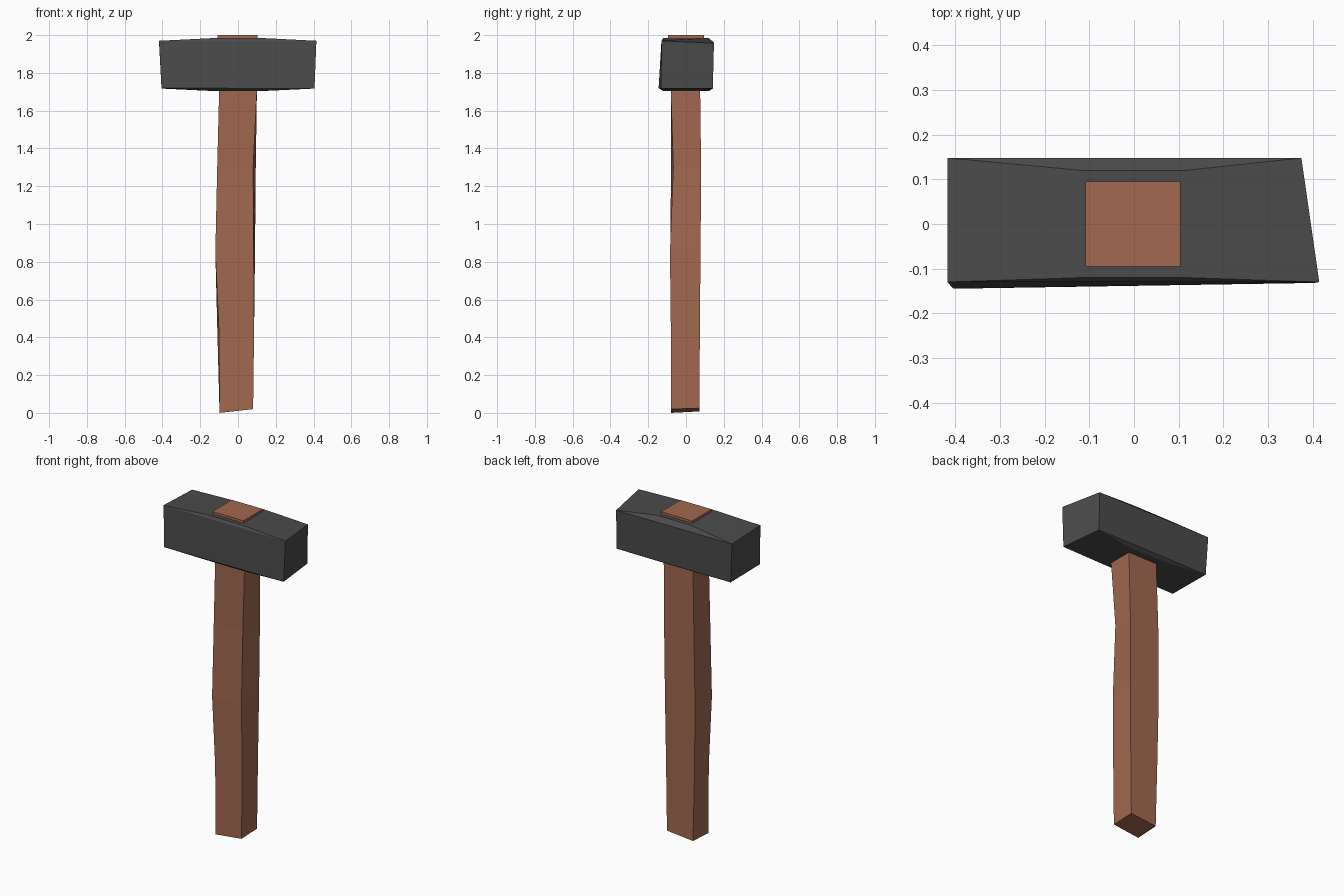
import bpy, bmesh

if "Cube" in bpy.data.objects:
    bpy.data.objects.remove(bpy.data.objects["Cube"])


def material(name, rgb):
    m = bpy.data.materials.new(name)
    m.diffuse_color = (*rgb, 1)
    m.use_nodes = True
    m.node_tree.nodes["Principled BSDF"].inputs["Base Color"].default_value = m.diffuse_color
    return m


def loft(name, rings, mat):
    """Skin four-cornered rings from bottom to top and cap both ends."""
    bm = bmesh.new()
    loops = [[bm.verts.new(p) for p in ring] for ring in rings]
    for a, b in zip(loops, loops[1:]):
        for i in range(4):
            j = (i + 1) % 4
            bm.faces.new((a[i], a[j], b[j], b[i]))
    bm.faces.new(loops[0][::-1])
    bm.faces.new(loops[-1])
    bmesh.ops.recalc_face_normals(bm, faces=bm.faces)
    mesh = bpy.data.meshes.new(name)
    bm.to_mesh(mesh)
    bm.free()
    mesh.materials.append(mat)
    obj = bpy.data.objects.new(name, mesh)
    bpy.context.collection.objects.link(obj)
    return obj


def rect(x0, x1, y0, y1, z):
    return [(x0, y0, z), (x1, y0, z), (x1, y1, z), (x0, y1, z)]


wood = material("brown wood", (0.36, 0.14, 0.08))
iron = material("dark iron", (0.07, 0.07, 0.07))

# Handle: slightly crooked square shaft with a slanted foot
loft("handle", [
    [(-.098, -.08, 0), (.08, -.08, .02), (.08, .072, .025), (-.098, .072, .008)],
    [(-.1, -.08, .42), (.085, -.08, .42), (.085, .073, .42), (-.109, .073, .42)],
    [(-.12, -.082, .85), (.083, -.085, .85), (.09, .077, .85), (-.116, .077, .85)],
    [(-.11, -.08, 1.3), (.08, -.067, 1.3), (.094, .08, 1.3), (-.11, .08, 1.3)],
    rect(-.1, .1, -.08, .075, 1.7),
    rect(-.1, .1, -.08, .08, 1.975),
], wood)

# Handle end showing on top of the head
loft("handle_end", [rect(-.109, .104, -.095, .095, 1.96),
                    rect(-.109, .104, -.095, .095, 2.0)], wood)

# Head: uneven block with raised middles on top and bottom
loft("hammer_head", [
    rect(-.11, .11, -.12, .12, 1.703),
    [(-.405, -.145, 1.72), (.405, -.132, 1.717), (.375, .142, 1.717), (-.405, .142, 1.717)],
    [(-.418, -.13, 1.97), (.415, -.13, 1.97), (.375, .148, 1.957), (-.418, .148, 1.96)],
    rect(-.115, .115, -.12, .12, 1.985),
], iron)
